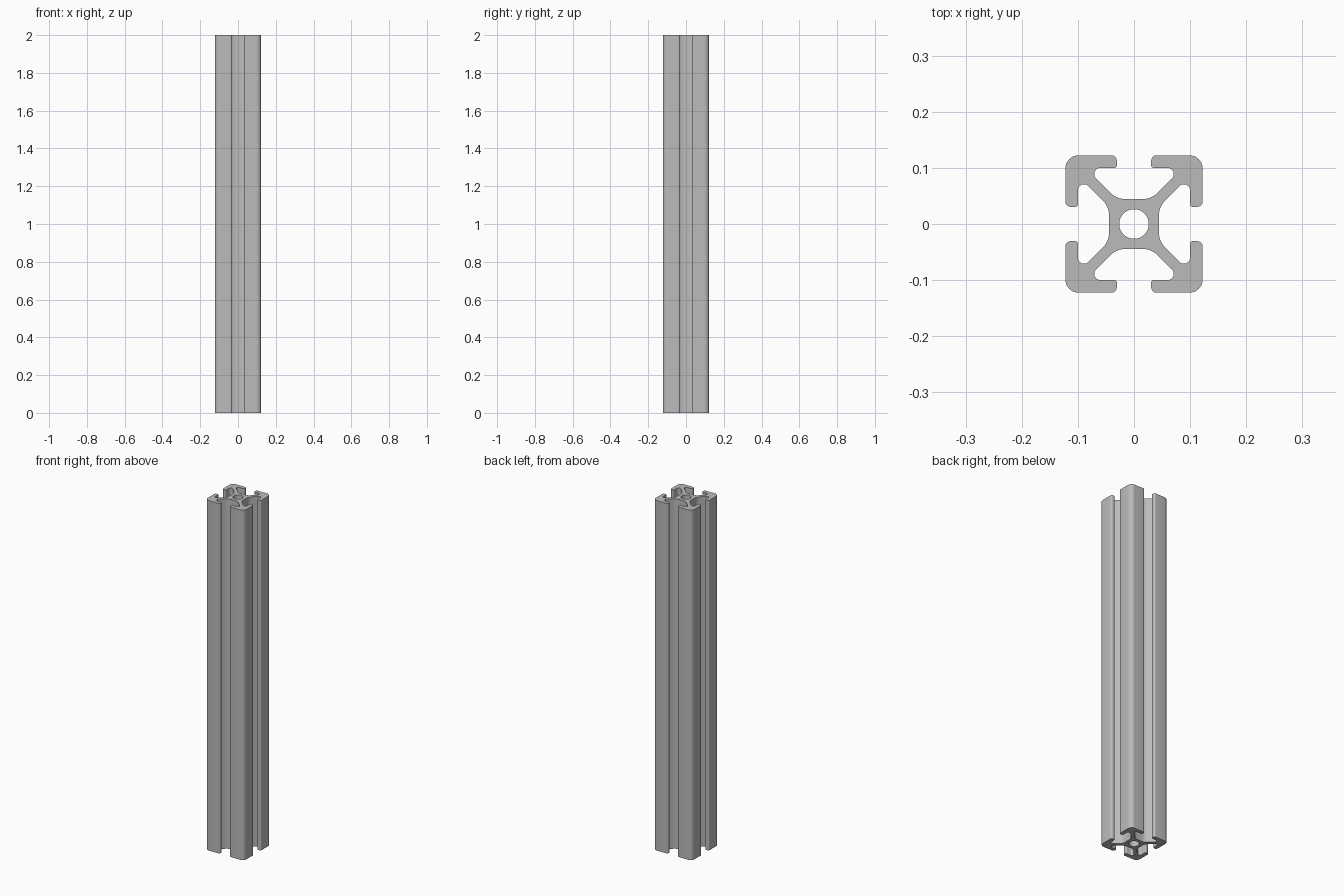
import bpy
import bmesh
from math import cos, sin, pi, tan
from mathutils import Vector

if "Cube" in bpy.data.objects:
    bpy.data.objects.remove(bpy.data.objects["Cube"])

LENGTH = 2.0
HALF = 0.1225       # half width of the bar
LIP = 0.1           # inner face of the slot lips
SLOT = 0.0305       # half width of the slot mouth
CORE = 0.0446       # half width of the central core
WEB = 0.0136        # offset of the diagonal web sides
BORE = 0.0263


def fillet(before, corner, after, radius, steps=8):
    """Points of an arc that rounds one corner of a polygon."""
    a, b = (before - corner).normalized(), (after - corner).normalized()
    half = a.angle(b) / 2
    centre = corner + (a + b).normalized() * radius / sin(half)
    start = corner + a * radius / tan(half) - centre
    end = corner + b * radius / tan(half) - centre
    sweep = start.angle(end)
    return [centre + (start * sin((1 - i / steps) * sweep)
                      + end * sin(i / steps * sweep)) / sin(sweep)
            for i in range(steps + 1)]


# Half of one corner arm: x, y, fillet radius
arm = [(CORE - WEB, CORE, 0.036),
       (LIP - WEB, LIP, 0.011),
       (SLOT, LIP, 0.005),
       (SLOT, HALF, 0.0105)]
quarter = arm + [(HALF, HALF, 0.024)] + [(y, x, r) for x, y, r in reversed(arm)]

# Four quarter turns make the whole outline
corners = []
for turn in range(4):
    corners += quarter
    quarter = [(y, -x, r) for x, y, r in quarter]
points = [Vector((x, y, 0)) for x, y, r in corners]
outline = []
for i, p in enumerate(points):
    outline += fillet(points[i - 1], p, points[(i + 1) % len(points)], corners[i][2])
bore = [Vector((BORE * cos(t * pi / 24), BORE * sin(t * pi / 24), 0)) for t in range(48)]

# Fill the cross-section and extrude it to full length
bm = bmesh.new()
edges = []
for loop in (outline, bore):
    verts = [bm.verts.new(p) for p in loop]
    edges += [bm.edges.new((verts[i - 1], v)) for i, v in enumerate(verts)]
bmesh.ops.triangle_fill(bm, edges=edges, use_beauty=True, normal=(0, 0, 1))
top = bmesh.ops.extrude_face_region(bm, geom=bm.faces[:], use_keep_orig=True)["geom"]
bmesh.ops.translate(bm, vec=(0, 0, LENGTH),
                    verts=[v for v in top if isinstance(v, bmesh.types.BMVert)])
bmesh.ops.recalc_face_normals(bm, faces=bm.faces[:])
mesh = bpy.data.meshes.new("slotted_bar")
bm.to_mesh(mesh)
bm.free()

# Plain metal grey
grey = bpy.data.materials.new("aluminium_grey")
grey.use_nodes = True
colour = (0.5, 0.5, 0.5, 1)
grey.diffuse_color = colour
grey.node_tree.nodes["Principled BSDF"].inputs["Base Color"].default_value = colour
mesh.materials.append(grey)

bar = bpy.data.objects.new("slotted_bar", mesh)
bpy.context.collection.objects.link(bar)
bpy.ops.object.select_all(action="DESELECT")
bar.select_set(True)
bpy.context.view_layer.objects.active = bar
bpy.ops.object.shade_smooth_by_angle(angle=pi / 6)
